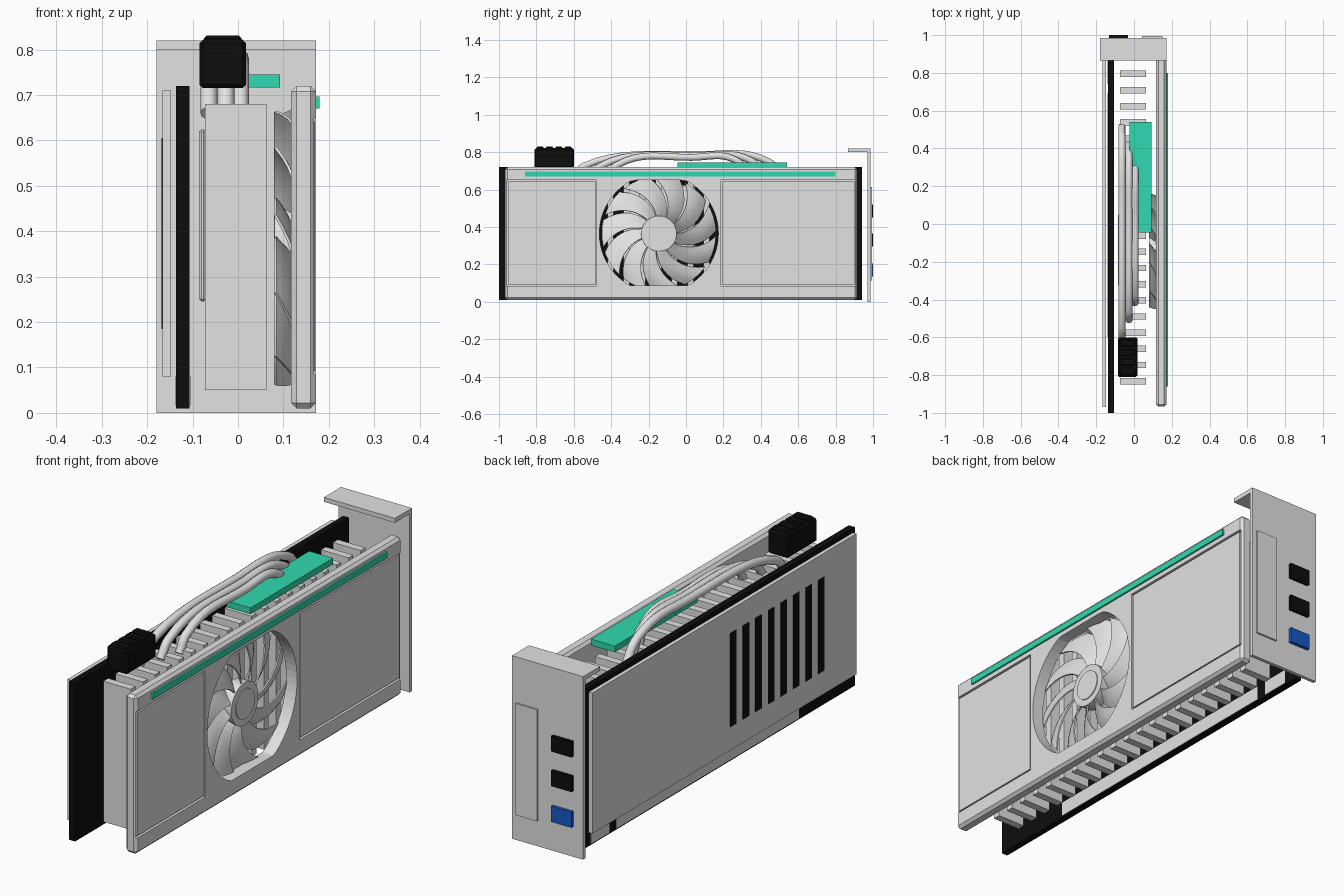
import bpy, bmesh, math
from mathutils import Vector

cube = bpy.data.objects.get("Cube")
if cube:
    bpy.data.objects.remove(cube, do_unlink=True)


def material(name, rgb):
    m = bpy.data.materials.new(name)
    m.use_nodes = True
    m.diffuse_color = (*rgb, 1)
    bsdf = next(n for n in m.node_tree.nodes if n.type == 'BSDF_PRINCIPLED')
    bsdf.inputs["Base Color"].default_value = (*rgb, 1)
    return m


GREY = material("light grey metal", (0.76, 0.76, 0.76))
BLACK = material("black", (0.004, 0.004, 0.004))
GREEN = material("teal green", (0.03, 0.7, 0.44))
BLUE = material("blue", (0.008, 0.1, 0.55))


def make(name, bm, mat):
    bmesh.ops.recalc_face_normals(bm, faces=bm.faces)
    me = bpy.data.meshes.new(name)
    bm.to_mesh(me)
    bm.free()
    ob = bpy.data.objects.new(name, me)
    bpy.context.collection.objects.link(ob)
    me.materials.append(mat)
    return ob


def box(name, xs, ys, zs, mat, bevel=0):
    bm = bmesh.new()
    bmesh.ops.create_cube(bm, size=1)
    for v in bm.verts:
        v.co = [(a + b) / 2 + c * (b - a) for (a, b), c in zip((xs, ys, zs), v.co)]
    if bevel:
        bmesh.ops.bevel(bm, geom=bm.edges[:], offset=bevel, segments=1, affect='EDGES')
    return make(name, bm, mat)


def prism(name, outline, x0, x1, mat):
    """Extrude a (y, z) outline along x."""
    bm = bmesh.new()
    face = bm.faces.new([bm.verts.new((x0, y, z)) for y, z in outline])
    ext = bmesh.ops.extrude_face_region(bm, geom=[face])
    for v in ext["geom"]:
        if isinstance(v, bmesh.types.BMVert):
            v.co.x = x1
    return make(name, bm, mat)


def select_only(ob):
    bpy.ops.object.select_all(action='DESELECT')
    ob.select_set(True)
    bpy.context.view_layer.objects.active = ob


def cut(ob, cutter):
    select_only(ob)
    mod = ob.modifiers.new("cut", 'BOOLEAN')
    mod.operation = 'DIFFERENCE'
    mod.solver = 'EXACT'
    mod.object = cutter
    bpy.ops.object.modifier_apply(modifier=mod.name)
    bpy.data.objects.remove(cutter, do_unlink=True)


def smooth(ob, angle=35):
    select_only(ob)
    bpy.ops.object.shade_smooth_by_angle(angle=math.radians(angle))


FY, FZ = -0.145, 0.365   # fan centre


def circle(r, n=64):
    return [(FY + r * math.cos(math.tau * i / n), FZ + r * math.sin(math.tau * i / n))
            for i in range(n)]


# Shroud with a clipped round fan opening and two inset panels
shroud = box("shroud", (0.117, 0.172), (-0.967, 0.915), (0.01, 0.72), GREY, 0.012)
opening = [(y, min(max(z, 0.086), 0.65)) for y, z in circle(0.318)]
cut(shroud, prism("opening_cutter", opening, 0.08, 0.2, GREY))
for side, y0, y1 in (("front", -0.96, -0.478), ("rear", 0.188, 0.907)):
    cut(shroud, box("panel_cutter", (0.16, 0.2), (y0, y1), (0.084, 0.65), GREY))
    box(side + "_shroud_panel", (0.155, 0.17), (y0 + 0.007, y1 - 0.007),
        (0.092, 0.642), GREY)
box("shroud_light_strip", (0.165, 0.18), (-0.86, 0.8), (0.67, 0.697), GREEN)

# Fan hub
hub = prism("fan_hub", circle(0.095, 48), 0.08, 0.135, GREY)
smooth(hub)
cap = prism("fan_hub_cap", circle(0.066, 48), 0.13, 0.139, GREY)
smooth(cap)

# Swept, pitched fan blades
BLADES, RINGS, CHORD = 11, 9, 6
bm = bmesh.new()
for b in range(BLADES):
    rows = []
    for i in range(RINGS):
        t = i / (RINGS - 1)
        r = 0.085 + 0.22 * t
        width = math.radians(30 - 3 * t)
        lead = math.tau * b / BLADES + math.radians(30) * t ** 1.4
        row = []
        for j in range(CHORD):
            s = j / (CHORD - 1)
            a = lead - s * width
            x = 0.127 - 0.045 * s + 0.012 * math.sin(math.pi * s) * t
            row.append(bm.verts.new((x, FY + r * math.cos(a), FZ + r * math.sin(a))))
        rows.append(row)
    for p, q in zip(rows, rows[1:]):
        for j in range(CHORD - 1):
            bm.faces.new((p[j], p[j + 1], q[j + 1], q[j]))
blades = make("fan_blades", bm, GREY)
solid = blades.modifiers.new("thickness", 'SOLIDIFY')
solid.thickness = 0.006
solid.offset = 0
select_only(blades)
bpy.ops.object.modifier_apply(modifier=solid.name)
smooth(blades)

# Heatsink fins and contact block
for i in range(20):
    y = -0.832 + i * 0.0856
    box(f"heatsink_fin_{i + 1}", (-0.073, 0.063), (y - 0.017, y + 0.017),
        (0.05, 0.68), GREY)
box("heatsink_contact_block", (-0.086, -0.07), (-0.33, 0.05), (0.245, 0.625), GREY, 0.006)

# Arched heat pipes
for i, (x, y0, y1, top) in enumerate(((-0.064, -0.61, 0.52, 0.787),
                                      (-0.027, -0.51, 0.42, 0.782),
                                      (0.005, -0.42, 0.33, 0.772))):
    cu = bpy.data.curves.new("heat_pipe", 'CURVE')
    cu.dimensions = '3D'
    cu.bevel_depth = 0.019
    cu.bevel_resolution = 3
    cu.resolution_u = 8
    cu.use_fill_caps = True
    sp = cu.splines.new('BEZIER')
    path = ((0, 0.66), (0.06, 0.727), (0.6, top), (0.93, 0.75), (1, 0.66))
    sp.bezier_points.add(len(path) - 1)
    for bp, (t, z) in zip(sp.bezier_points, path):
        bp.co = (x, y0 + (y1 - y0) * t, z)
        bp.handle_left_type = bp.handle_right_type = 'AUTO'
    cu.materials.append(GREY)
    ob = bpy.data.objects.new(f"heat_pipe_{i + 1}", cu)
    bpy.context.collection.objects.link(ob)
    select_only(ob)
    bpy.ops.object.convert(target='MESH')
    smooth(bpy.context.object, 60)

box("top_accent_bar", (-0.025, 0.093), (-0.045, 0.54), (0.717, 0.745), GREEN)

# Circuit board with edge contacts on both faces
box("circuit_board", (-0.137, -0.107), (-1, 0.94), (0.01, 0.72), BLACK)
for name, y0, y1 in (("long", -0.6, 0.69), ("short", 0.74, 0.87)):
    for side, x in (("outer", -0.137), ("inner", -0.107)):
        box(f"{name}_{side}_contacts", (x - 0.002, x + 0.002), (y0, y1),
            (0.016, 0.08), GREY)

# Backplate with vent slots
box("backplate", (-0.166, -0.148), (-0.97, 0.9), (0.08, 0.71), GREY)
for i in range(8):
    y = -0.097 - i * 0.089
    box(f"vent_slot_{i + 1}", (-0.168, -0.164), (y - 0.022, y + 0.022),
        (0.185, 0.605), BLACK)

# Power socket with ribs on top
box("power_socket", (-0.085, 0.018), (-0.81, -0.6), (0.715, 0.822), BLACK, 0.008)
for i in range(4):
    y = -0.78 + i * 0.05
    box(f"power_socket_rib_{i + 1}", (-0.075, 0.008), (y - 0.019, y + 0.019),
        (0.81, 0.831), BLACK, 0.006)

# Mounting bracket, rear panel and ports
box("bracket_plate", (-0.18, 0.172), (0.97, 0.986), (0, 0.82), GREY)
box("bracket_flange", (-0.18, 0.172), (0.865, 0.986), (0.8, 0.82), GREY)
box("bracket_panel", (0.043, 0.15), (0.98, 0.994), (0.115, 0.615), GREY)
for i, (z, mat) in enumerate(((0.485, BLACK), (0.33, BLACK), (0.17, BLUE))):
    box(f"port_{i + 1}", (-0.132, -0.032), (0.98, 1), (z - 0.035, z + 0.035), mat)
